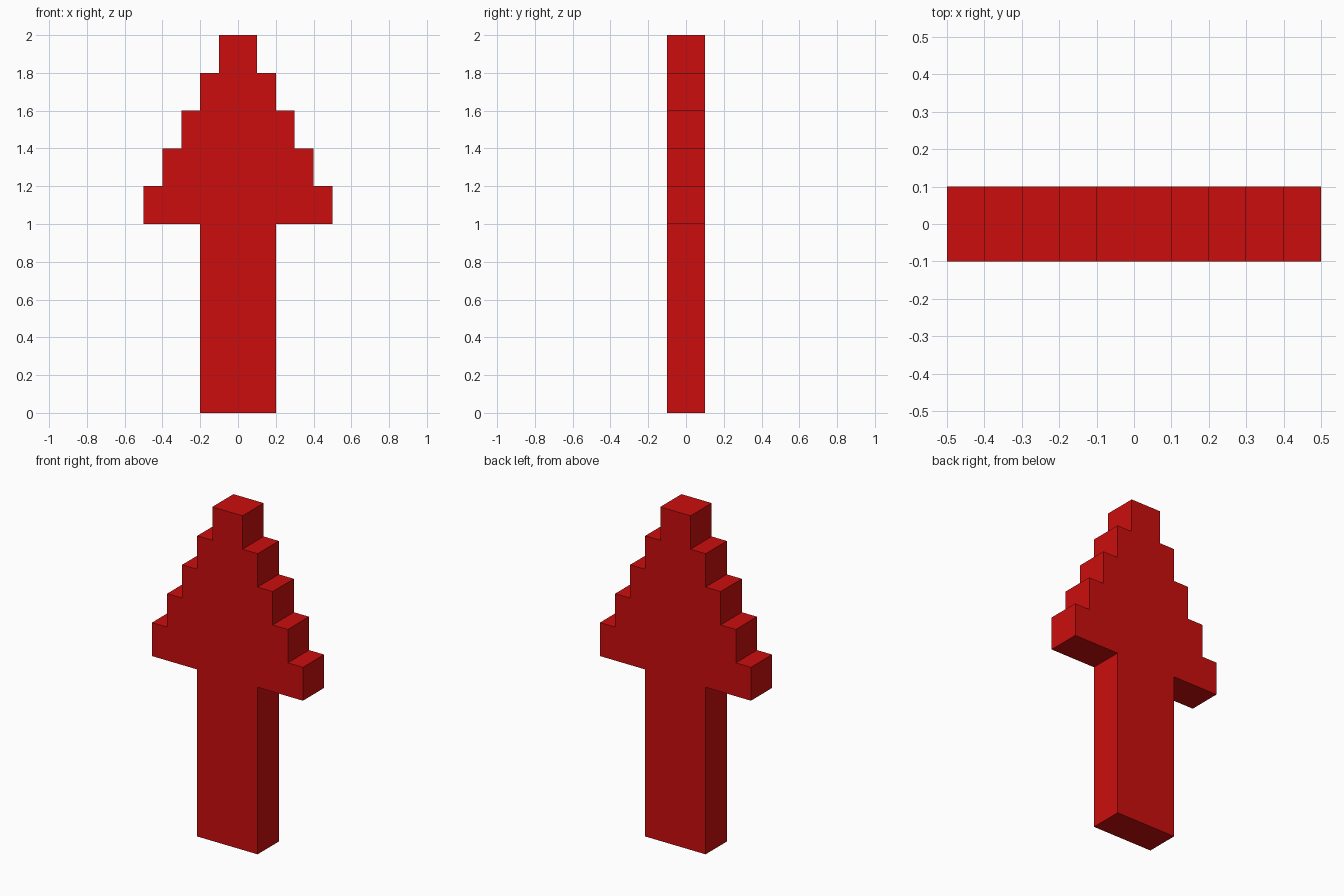
import bpy, bmesh

if "Cube" in bpy.data.objects:
    bpy.data.objects.remove(bpy.data.objects["Cube"])

red = bpy.data.materials.new("red")
red.diffuse_color = (0.6, 0.004, 0.004, 1)
red.use_nodes = True
red.node_tree.nodes["Principled BSDF"].inputs["Base Color"].default_value = red.diffuse_color

# Right half of the outline: straight shaft, then five steps up to the tip
half = [(0.2, 0.0), (0.2, 1.0)]
for i in range(5):
    w, z = 0.5 - 0.1 * i, 1.0 + 0.2 * i
    half += [(w, z), (w, z + 0.2)]
outline = half + [(-x, z) for x, z in reversed(half)]

# Extrude the mirrored outline through the thickness
bm = bmesh.new()
face = bm.faces.new([bm.verts.new((x, -0.1, z)) for x, z in outline])
ext = bmesh.ops.extrude_face_region(bm, geom=[face], use_keep_orig=True)
moved = [v for v in ext["geom"] if isinstance(v, bmesh.types.BMVert)]
bmesh.ops.translate(bm, verts=moved, vec=(0, 0.2, 0))
bmesh.ops.recalc_face_normals(bm, faces=bm.faces)

mesh = bpy.data.meshes.new("stepped_arrow")
bm.to_mesh(mesh)
bm.free()
mesh.materials.append(red)
arrow = bpy.data.objects.new("stepped_arrow", mesh)
bpy.context.collection.objects.link(arrow)
